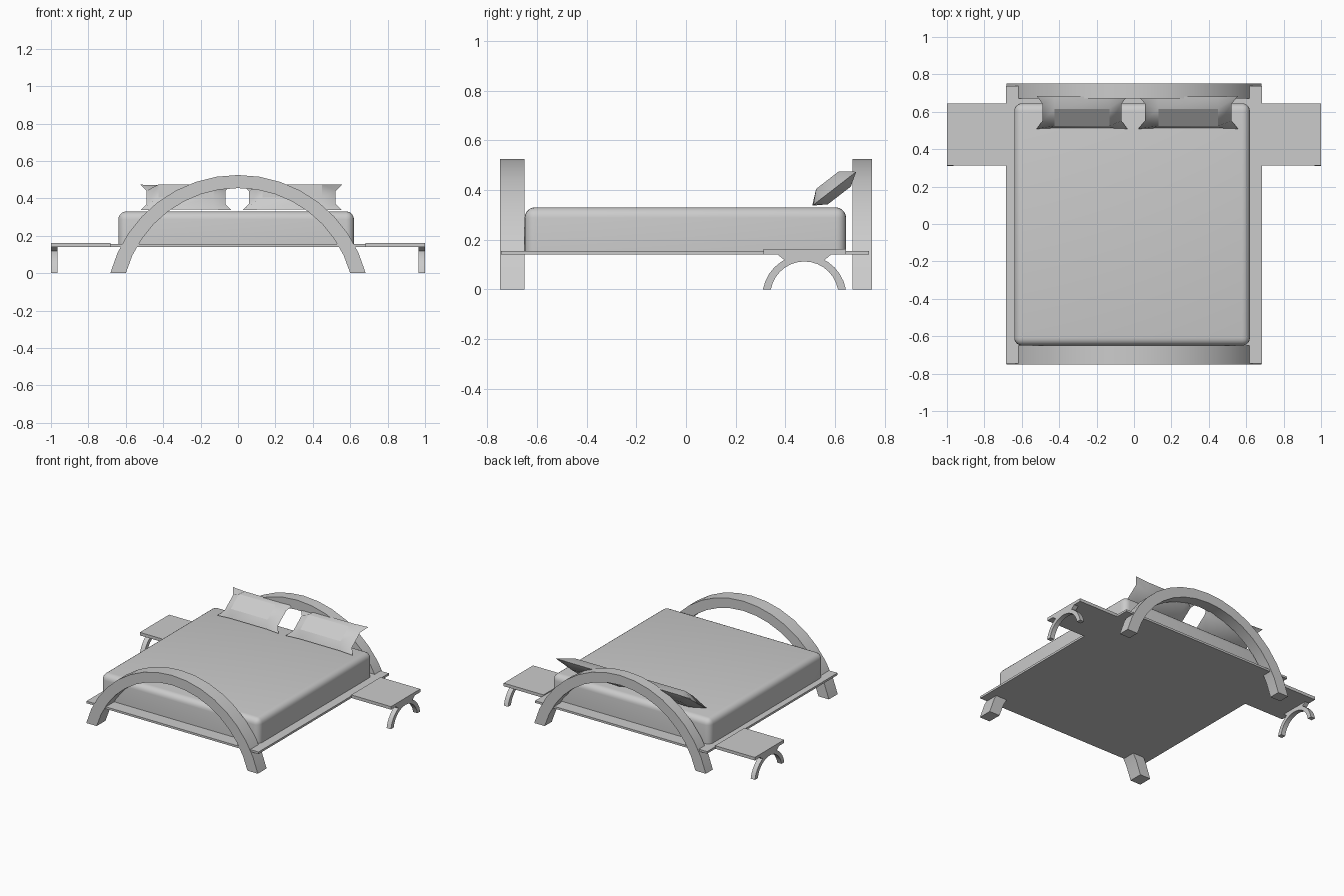
import bpy, bmesh, math
from mathutils import Vector

if "Cube" in bpy.data.objects:
    bpy.data.objects.remove(bpy.data.objects["Cube"])

grey = bpy.data.materials.new("plain_grey")
grey.diffuse_color = (0.6, 0.6, 0.6, 1)
grey.use_nodes = True
grey.node_tree.nodes["Principled BSDF"].inputs["Base Color"].default_value = grey.diffuse_color


def finish(name, bm, smooth=True):
    """Turn a bmesh into a named, coloured object."""
    bmesh.ops.recalc_face_normals(bm, faces=bm.faces[:])
    me = bpy.data.meshes.new(name)
    bm.to_mesh(me)
    bm.free()
    ob = bpy.data.objects.new(name, me)
    bpy.context.collection.objects.link(ob)
    me.materials.append(grey)
    if smooth:
        bpy.ops.object.select_all(action='DESELECT')
        ob.select_set(True)
        bpy.context.view_layer.objects.active = ob
        bpy.ops.object.shade_smooth_by_angle(angle=math.radians(30))
    return ob


def box_mesh(x0, x1, y0, y1, z0, z1):
    bm = bmesh.new()
    bmesh.ops.create_cube(bm, size=1)
    for v in bm.verts:
        v.co = ((x0, x1)[v.co.x > 0], (y0, y1)[v.co.y > 0], (z0, z1)[v.co.z > 0])
    return bm


def arc(half_width, height, n):
    """Points of a circular arc standing on z = 0, from left to right."""
    r = (half_width ** 2 + height ** 2) / (2 * height)
    c = height - r
    a = math.atan2(half_width, -c)
    return [(r * math.sin(t), c + r * math.cos(t))
            for t in (a * (2 * i / n - 1) for i in range(n + 1))]


def arch(name, outer, inner, place, d0, d1):
    """Sweep the band between two arcs from depth d0 to d1."""
    bm = bmesh.new()
    rings = []
    for o, i in zip(outer, inner):
        rings.append([bm.verts.new(place(p, d))
                      for p, d in ((o, d0), (o, d1), (i, d1), (i, d0))])
    for a, b in zip(rings, rings[1:]):
        for k in range(4):
            bm.faces.new((a[k], a[(k + 1) % 4], b[(k + 1) % 4], b[k]))
    bm.faces.new(rings[0])
    bm.faces.new(rings[-1][::-1])
    return finish(name, bm)


# Head and foot arches
outer, inner = arc(0.683, 0.525, 16), arc(0.60, 0.455, 16)
for name, y0, y1 in (("foot_arch", -0.75, -0.65), ("head_arch", 0.67, 0.75)):
    arch(name, outer, inner, lambda p, d: (p[0], d, p[1]), y0, y1)

# Bed platform
finish("platform", box_mesh(-0.685, 0.685, -0.745, 0.738, 0.14, 0.155), False)

# Mattress with rounded top and upright edges
bm = box_mesh(-0.64, 0.62, -0.65, 0.645, 0.153, 0.33)
edges = [e for e in bm.edges if max(v.co.z for v in e.verts) > 0.3]
bmesh.ops.bevel(bm, geom=edges, offset=0.042, segments=5, profile=0.5, affect='EDGES')
finish("mattress", bm)

# Side tables, each with an arched outer leg and a flared neck
MID = 0.477
for side, s in (("left", -1), ("right", 1)):
    xa, xb = sorted((0.683 * s, s))
    finish(side + "_table_top", box_mesh(xa, xb, 0.312, 0.645, 0.14, 0.162), False)
    la, lb = sorted((0.966 * s, s))
    arch(side + "_table_leg", arc(0.167, 0.139, 14), arc(0.135, 0.112, 14),
         lambda p, d: (d, MID + p[0], p[1]), la, lb)
    bm = box_mesh(la, lb, MID - 0.108, MID + 0.108, 0.118, 0.14)
    for v in bm.verts:
        if v.co.z < 0.13:
            v.co.y = MID + (v.co.y - MID) * 0.75
    finish(side + "_table_neck", bm, False)


def pillow(name, x_mid, half):
    """Leaning cushion: pinched outline, raised flat middle on both sides."""
    along = Vector((0, 0.79, 0.61))
    normal = Vector((0, -0.61, 0.79))
    centre = Vector((x_mid, 0.597, 0.405))
    bm = bmesh.new()
    seam = {}

    def vert(i, j, t):
        rim_u, rim_v = i in (0, 3), j in (0, 3)
        if rim_u or rim_v:
            if (i, j) in seam:
                return seam[i, j]
            t = 0
        u = (-1, -0.6, 0.6, 1)[i] * (0.87 if rim_u and not rim_v else 1)
        v = (-1, -0.52, 0.52, 1)[j] * (0.95 if rim_v and not rim_u else 1)
        vt = bm.verts.new(centre + Vector((u * half, 0, 0)) + along * v * 0.112 + normal * t)
        if rim_u or rim_v:
            seam[i, j] = vt
        return vt

    for t in (0.044, -0.034):
        g = [[vert(i, j, t) for j in range(4)] for i in range(4)]
        for i in range(3):
            for j in range(3):
                bm.faces.new((g[i][j], g[i + 1][j], g[i + 1][j + 1], g[i][j + 1]))
    finish(name, bm)


pillow("left_pillow", -0.278, 0.243)
pillow("right_pillow", 0.29, 0.267)
